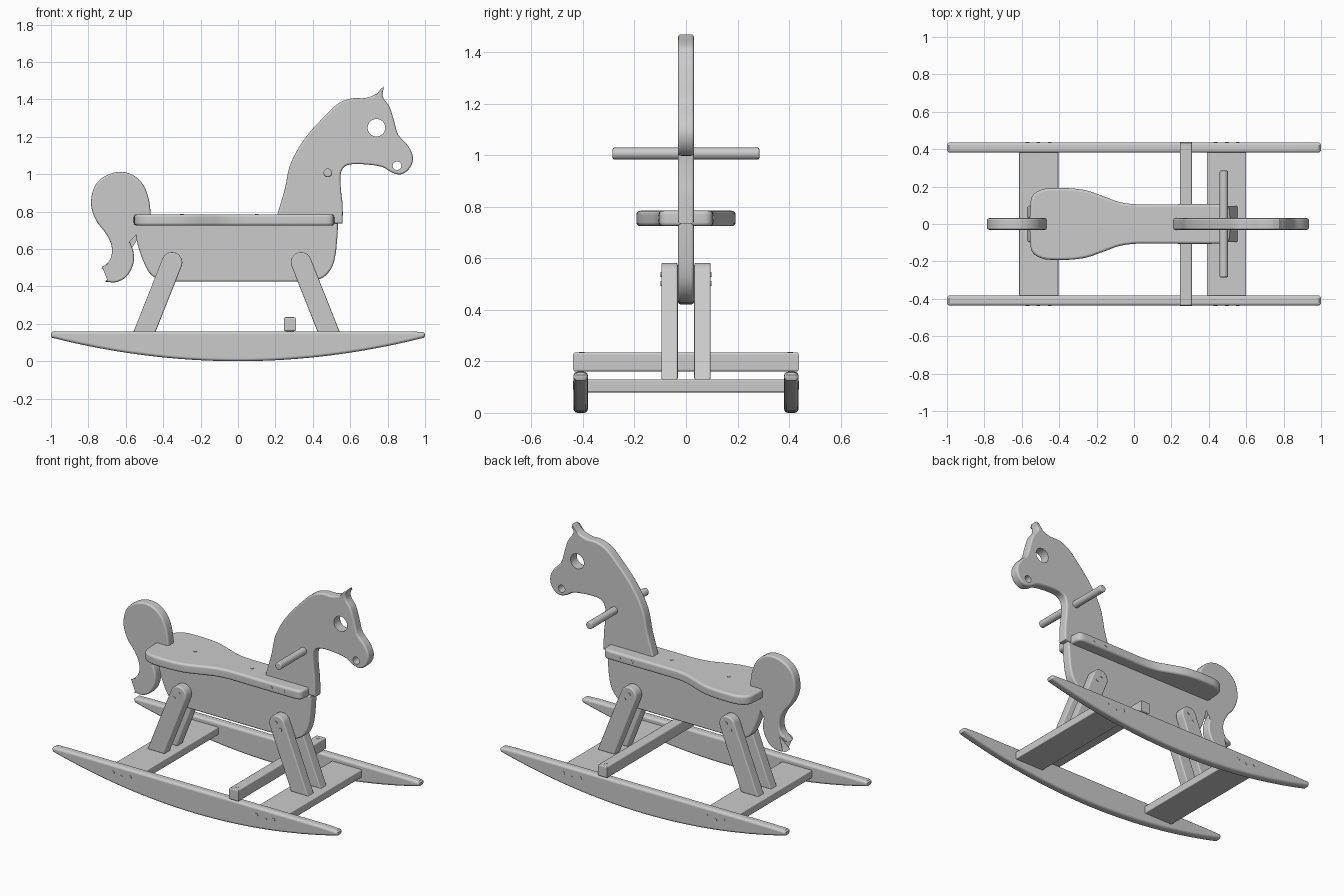
import bpy, bmesh
from math import sin, cos, pi, radians, atan2
from mathutils import Vector

if "Cube" in bpy.data.objects:
    bpy.data.objects.remove(bpy.data.objects["Cube"])


def finish(ob):
    bpy.ops.object.select_all(action='DESELECT')
    ob.select_set(True)
    bpy.context.view_layer.objects.active = ob
    bpy.ops.object.shade_smooth_by_angle(angle=radians(35))
    ob.modifiers.new("normals", 'WEIGHTED_NORMAL').keep_sharp = True
    return ob


def new_object(name, bm):
    bmesh.ops.recalc_face_normals(bm, faces=bm.faces)
    me = bpy.data.meshes.new(name)
    bm.to_mesh(me)
    bm.free()
    ob = bpy.data.objects.new(name, me)
    bpy.context.collection.objects.link(ob)
    return ob


def spline(pts, n=5):
    """Closed smooth outline; a third element marks a sharp corner."""
    out, k = [], len(pts)
    P = [Vector(p[:2]) for p in pts]
    for i in range(k):
        j = (i + 1) % k
        a, b = P[i], P[j]
        d = b - a
        ma = d if len(pts[i]) > 2 else (b - P[i - 1]).normalized() * d.length
        mb = d if len(pts[j]) > 2 else (P[(j + 1) % k] - a).normalized() * d.length
        if len(pts[i]) > 2 and len(pts[j]) > 2:
            out.append(a)
            continue
        for s in range(n):
            t = s / n
            out.append(a * (2*t**3 - 3*t*t + 1) + ma * (t**3 - 2*t*t + t)
                       + b * (3*t*t - 2*t**3) + mb * (t**3 - t*t))
    return out


def slab(name, P, lo, hi, r=0.012, axis='Y', holes=()):
    """Board cut from an outline, with rounded edges."""
    P = [Vector(p) for p in P]
    k = len(P)
    area = sum(P[i - 1].x * P[i].y - P[i].x * P[i - 1].y for i in range(k))
    if area < 0:
        P.reverse()
    inward = []
    for i in range(k):
        e1 = (P[i] - P[i - 1]).normalized()
        e2 = (P[(i + 1) % k] - P[i]).normalized()
        n1, n2 = Vector((-e1.y, e1.x)), Vector((-e2.y, e2.x))
        n = (n1 + n2).normalized()
        inward.append(n * min(1 / max(n.dot(n1), 0.1), 1.42))
    steps = [i * pi / 8 for i in range(5)]
    rings = [(r * (1 - sin(a)), lo + r * (1 - cos(a))) for a in steps]
    rings += [(r * (1 - sin(a)), hi - r * (1 - cos(a))) for a in reversed(steps)]
    bm = bmesh.new()
    loops = []
    for inset, h in rings:
        q = [p + n * inset for p, n in zip(P, inward)]
        loops.append([bm.verts.new((v.x, h, v.y) if axis == 'Y' else (v.x, v.y, h)) for v in q])
    for A, B in zip(loops, loops[1:]):
        for i in range(k):
            bm.faces.new((A[i - 1], A[i], B[i], B[i - 1]))
    bm.faces.new(loops[0])
    bm.faces.new(loops[-1])
    ob = new_object(name, bm)
    for x, z, rad in holes:
        bpy.ops.mesh.primitive_cylinder_add(vertices=32, radius=rad, depth=1, location=(x, 0, z),
                                            rotation=(pi / 2, 0, 0))
        cutter = bpy.context.object
        m = ob.modifiers.new("hole", 'BOOLEAN')
        m.object, m.solver = cutter, 'EXACT'
        bpy.context.view_layer.objects.active = ob
        bpy.ops.object.modifier_apply(modifier=m.name)
        bpy.data.objects.remove(cutter)
    return finish(ob)


def box(name, x0, x1, y0, y1, z0, z1, r=0.006):
    return slab(name, [(x0, y0), (x1, y0), (x1, y1), (x0, y1)], z0, z1, r, 'Z')


def rod(name, loc, rad, depth, along='Y', bevel=0.0):
    bpy.ops.mesh.primitive_cylinder_add(vertices=24, radius=rad, depth=depth, location=loc,
                                        rotation=(pi / 2 if along == 'Y' else 0, 0, 0))
    ob = bpy.context.object
    ob.name = name
    if bevel:
        m = ob.modifiers.new("round", 'BEVEL')
        m.width, m.segments = bevel, 3
        bpy.ops.object.modifier_apply(modifier=m.name)
    return finish(ob)


def screw(loc, along='Y'):
    rod("screw", loc, 0.01, 0.01, along)


# Rockers
N = 32
arc = [(x, 0.127 * x * x) for x in (-0.995 + 1.99 * i / N for i in range(N + 1))]
rocker = arc + [(1, 0.135), (1, 0.148), (0.99, 0.156), (0.9, 0.16),
                (-0.9, 0.16), (-0.99, 0.158), (-1, 0.15), (-1, 0.135)]
for s in (-1, 1):
    lo, hi = sorted((s * 0.381, s * 0.437))
    slab("rocker", rocker, lo, hi, 0.016)

# Slats, legs and their screws, front and back
OFF = -0.0075
top, bottom, w = Vector((0.345, 0.528)), Vector((0.503, 0.13)), 0.055
d = (top - bottom).normalized()
ang = atan2(d.y, d.x)
leg = [(bottom.x - 0.059, 0.13), (bottom.x + 0.059, 0.13)]
leg += [(top.x + w * cos(ang + a), top.y + w * sin(ang + a))
        for a in (-pi / 2 + pi * i / 16 for i in range(17))]
for sx, end in ((1, "front"), (-1, "back")):
    x0, x1 = sorted((sx * 0.3975 + OFF, sx * 0.6075 + OFF))
    box(end + "_slat", x0, x1, -0.385, 0.385, 0.08, 0.13)
    outline = [(sx * x + OFF, z) for x, z in leg]
    for s in (-1, 1):
        lo, hi = sorted((s * 0.032, s * 0.096))
        slab(end + "_leg", outline, lo, hi, 0.008)
        for x, z in ((0.34, 0.538), (0.372, 0.502)):
            screw((sx * x + OFF, s * 0.094, z))
        for x, z in ((0.443, 0.113), (0.505, 0.1), (0.562, 0.113)):
            screw((sx * x + OFF, s * 0.434, z))

# Foot bar
box("foot_bar", 0.245, 0.31, -0.438, 0.438, 0.16, 0.235, 0.01)
for s in (-1, 1):
    screw((0.278, s * 0.405, 0.232), 'Z')

# Body board
body = [(-0.556, 0.735, 1), (-0.537, 0.626), (-0.50, 0.52), (-0.46, 0.458), (-0.39, 0.428),
        (-0.3, 0.425, 1), (0.3, 0.425, 1), (0.385, 0.428), (0.45, 0.445), (0.497, 0.492),
        (0.519, 0.556), (0.53, 0.65), (0.535, 0.735, 1)]
slab("body", spline(body), -0.031, 0.031)

# Seat
half = [(-0.555, 0.1), (-0.54, 0.155), (-0.49, 0.185), (-0.42, 0.192), (-0.33, 0.19),
        (-0.25, 0.178), (-0.15, 0.143), (-0.08, 0.118), (0, 0.106), (0.1, 0.105),
        (0.46, 0.105), (0.5, 0.096), (0.513, 0.065)]
seat = half + [(x, -y) for x, y in reversed(half)]
slab("seat", spline(seat), 0.725, 0.785, 0.015, 'Z')
for x in (-0.3, 0.1):
    screw((x, 0, 0.783), 'Z')
for x in (0.305, 0.395):
    for s in (-1, 1):
        screw((x, s * 0.103, 0.757))

# Head and neck, with eye and nostril holes
head = [(0.2, 0.74, 1), (0.215, 0.8), (0.25, 0.92), (0.28, 1.053), (0.355, 1.187), (0.465, 1.312),
        (0.54, 1.38), (0.61, 1.405), (0.68, 1.407), (0.74, 1.43), (0.78, 1.47, 1),
        (0.774, 1.415), (0.81, 1.36), (0.835, 1.283), (0.857, 1.21), (0.91, 1.15),
        (0.935, 1.09), (0.92, 1.035), (0.875, 1.0), (0.825, 1.008), (0.775, 1.037),
        (0.705, 1.05), (0.61, 1.053), (0.567, 1.038), (0.549, 1.0), (0.55, 0.92),
        (0.559, 0.84), (0.56, 0.735, 1)]
slab("head", spline(head), -0.031, 0.031, 0.011,
     holes=((0.74, 1.248, 0.047), (0.85, 1.045, 0.023)))

# Handle
rod("handle", (0.48, 0, 1.007), 0.023, 0.57, 'Y', 0.007)

# Tail
tail = [(-0.465, 0.74, 1), (-0.467, 0.79), (-0.477, 0.866), (-0.508, 0.945), (-0.565, 0.997),
        (-0.635, 1.012), (-0.71, 0.99), (-0.76, 0.945), (-0.783, 0.88), (-0.782, 0.813),
        (-0.754, 0.745), (-0.706, 0.682), (-0.676, 0.615), (-0.682, 0.548), (-0.733, 0.492, 1),
        (-0.69, 0.505), (-0.645, 0.535, 1), (-0.66, 0.476), (-0.712, 0.425, 1), (-0.65, 0.423),
        (-0.594, 0.455), (-0.559, 0.524), (-0.56, 0.588), (-0.585, 0.652), (-0.61, 0.717),
        (-0.604, 0.768), (-0.575, 0.782), (-0.55, 0.765), (-0.54, 0.74, 1)]
slab("tail", spline(tail), -0.031, 0.031, 0.011)
